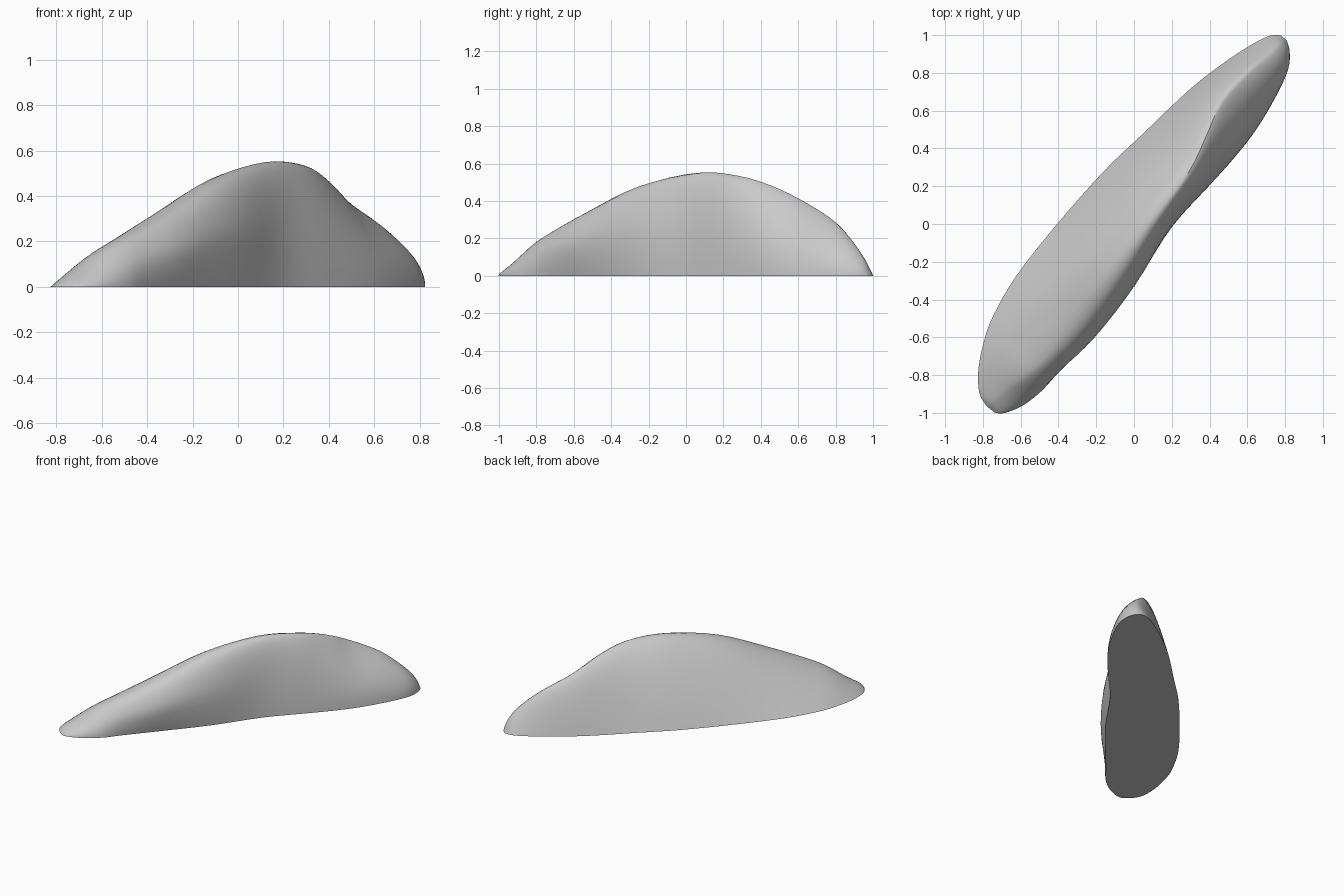
import bpy, bmesh, math
from mathutils import Vector

cube = bpy.data.objects.get("Cube")
if cube:
    bpy.data.objects.remove(cube, do_unlink=True)

# Ground directions: along the ridge and across it
ALONG = Vector((0.632, 0.775, 0))
ACROSS = Vector((0.775, -0.632, 0))

# Sections: along, gentle foot, crest, widest steep side, steep foot, height, steep-side straightness
SECTIONS = [
    (-1.24, 0.00, 0.03, 0.06, 0.06, 0.00, 1.2),
    (-1.21, -.07, 0.02, 0.10, 0.10, 0.03, 1.2),
    (-1.12, -.15, 0.03, 0.15, 0.15, 0.085, 1.2),
    (-0.99, -.22, 0.06, 0.185, 0.18, 0.17, 1.2),
    (-0.85, -.27, 0.08, 0.205, 0.18, 0.235, 1.0),
    (-0.60, -.31, 0.08, 0.24, 0.185, 0.34, 0.8),
    (-0.25, -.315, 0.07, 0.23, 0.19, 0.48, 0.8),
    (0.12, -.30, 0.06, 0.17, 0.165, 0.55, 0.9),
    (0.40, -.265, 0.05, 0.18, 0.18, 0.535, 1.2),
    (0.61, -.24, 0.00, 0.19, 0.19, 0.475, 1.4),
    (0.80, -.21, -.05, 0.185, 0.185, 0.385, 1.5),
    (1.00, -.16, -.04, 0.155, 0.155, 0.285, 1.4),
    (1.15, -.11, -.01, 0.115, 0.115, 0.17, 1.2),
    (1.23, -.07, 0.00, 0.06, 0.06, 0.08, 1.2),
    (1.265, -.03, 0.00, 0.01, 0.01, 0.00, 1.2),
]
STEPS, SIDE = 4, 12


def blend(a, b, c, d, t):
    """Smooth curve between b and c."""
    return b + 0.5 * t * (c - a + t * (2 * a - 5 * b + 4 * c - d + t * (3 * (b - c) + d - a)))


def all_sections():
    last = len(SECTIONS) - 1
    for i in range(last):
        four = [SECTIONS[min(max(i + k, 0), last)] for k in (-1, 0, 1, 2)]
        for j in range(STEPS):
            yield [blend(*vals, j / STEPS) for vals in zip(*four)]
    yield list(SECTIONS[last])


def section_points(s, foot, crest, wide, steep_foot, height, straight):
    """Convex slope up from the gentle foot, then down the steep side."""
    points = []
    for k in range(2 * SIDE + 1):
        if k <= SIDE:
            reach = 1 - k / SIDE
            v = crest + (foot - crest) * reach
            z = height * (1 - reach ** 1.65)
        else:
            angle = math.pi / 2 * k / SIDE
            rise, reach = max(math.sin(angle), 0), abs(math.cos(angle))
            edge = steep_foot + (wide - steep_foot) * min(1, rise * 1.8)
            v = crest + (edge - crest) * reach ** straight
            z = height * rise ** 1.05
        points.append(ALONG * s + ACROSS * v + Vector((0, 0, max(z, 0))))
    return points


# Ridge shell: lofted arches closed by a flat underside
bm = bmesh.new()
rings = [[bm.verts.new(p) for p in section_points(*sec)] for sec in all_sections()]
for a, b in zip(rings, rings[1:]):
    for k in range(2 * SIDE):
        bm.faces.new((a[k], a[k + 1], b[k + 1], b[k]))
    bm.faces.new((a[-1], a[0], b[0], b[-1]))
bm.faces.new(rings[0])
bm.faces.new(rings[-1])
bmesh.ops.remove_doubles(bm, verts=bm.verts, dist=0.0005)
bmesh.ops.recalc_face_normals(bm, faces=bm.faces)

mesh = bpy.data.meshes.new("ridge")
bm.to_mesh(mesh)
bm.free()
ridge = bpy.data.objects.new("ridge", mesh)
bpy.context.collection.objects.link(ridge)

# Plain grey stone
stone = bpy.data.materials.new("grey_stone")
stone.use_nodes = True
grey = (0.59, 0.59, 0.59, 1)
stone.diffuse_color = grey
stone.node_tree.nodes["Principled BSDF"].inputs["Base Color"].default_value = grey
mesh.materials.append(stone)

bpy.context.view_layer.objects.active = ridge
ridge.select_set(True)
bpy.ops.object.shade_smooth_by_angle(angle=math.radians(40))
